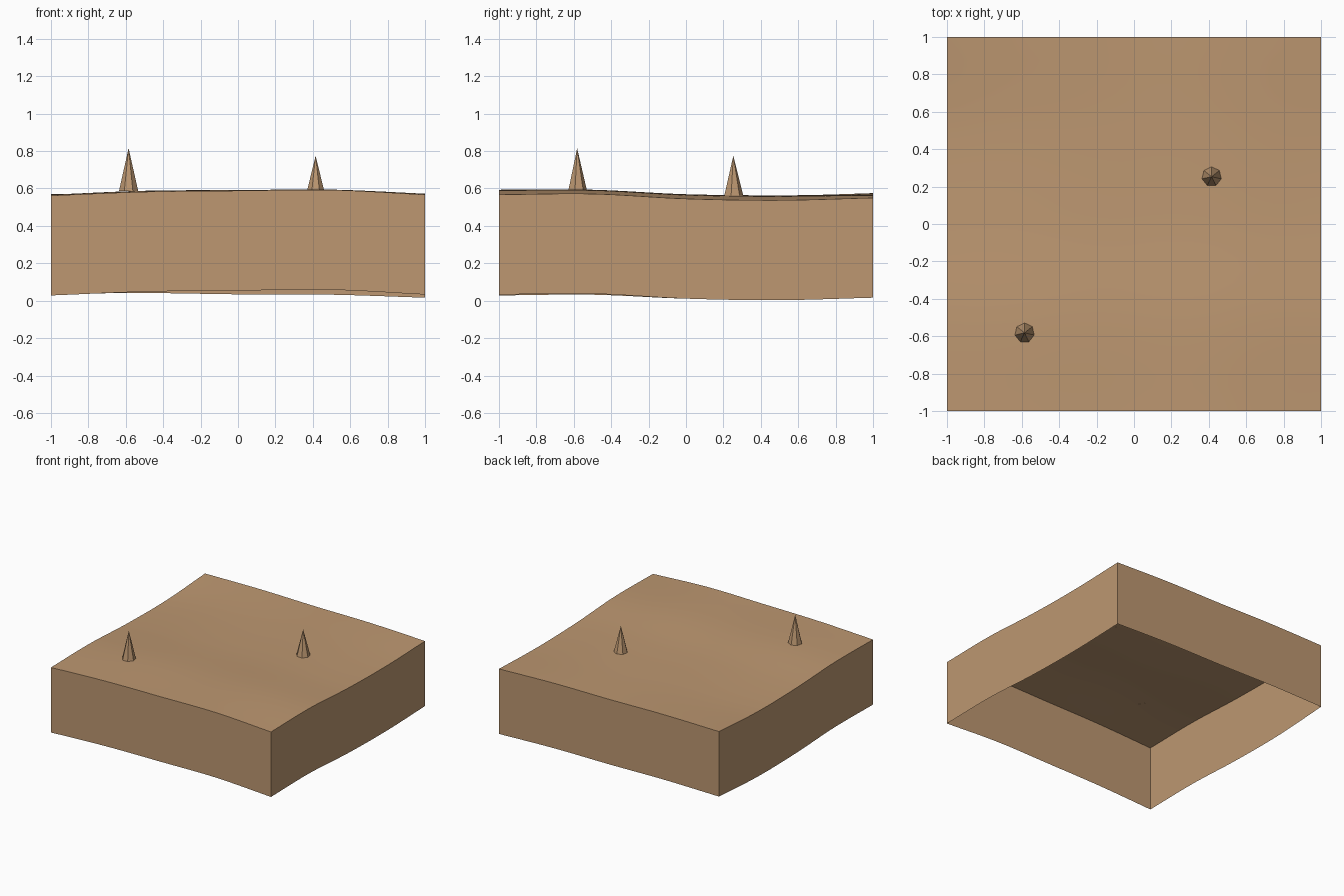
import bpy
import bmesh
from math import pi
from mathutils import Matrix, Vector

if "Cube" in bpy.data.objects:
    bpy.data.objects.remove(bpy.data.objects["Cube"])

# Control heights, rows from front to back, columns from -x to +x
HEIGHTS = [
    [.562, .582, .588, .592, .567],
    [.566, .587, .590, .592, .571],
    [.545, .565, .568, .567, .545],
    [.542, .560, .563, .560, .537],
    [.570, .575, .568, .566, .550],
]
SKIRT = 0.534

sand = bpy.data.materials.new("sandy_tan")
sand.use_nodes = True
colour = (0.51, 0.312, 0.165, 1)
sand.diffuse_color = colour
sand.node_tree.nodes["Principled BSDF"].inputs["Base Color"].default_value = colour


def smooth_curve(values, t):
    """Smooth curve through evenly spaced values, t from -1 to 1."""
    p = [2 * values[0] - values[1], *values, 2 * values[-1] - values[-2]]
    s = (t + 1) / 2 * (len(values) - 1)
    i = min(max(int(s), 0), len(values) - 2)
    u = s - i
    a, b, c, d = p[i:i + 4]
    return b + u / 2 * (c - a + u * (2*a - 5*b + 4*c - d + u * (3*(b - c) + d - a)))


def ground(x, y):
    return smooth_curve([smooth_curve(row, x) for row in HEIGHTS], y)


def add_object(name, bm):
    mesh = bpy.data.meshes.new(name)
    bm.to_mesh(mesh)
    bm.free()
    mesh.materials.append(sand)
    obj = bpy.data.objects.new(name, mesh)
    bpy.context.collection.objects.link(obj)
    return obj


# Rolling ground with an open-bottomed skirt
bm = bmesh.new()
bmesh.ops.create_grid(bm, x_segments=32, y_segments=32, size=1)
for v in bm.verts:
    v.co.z = ground(v.co.x, v.co.y)
rim = [e for e in bm.edges if e.is_boundary]
skirt = bmesh.ops.extrude_edge_only(bm, edges=rim)["geom"]
lower = [g for g in skirt if isinstance(g, bmesh.types.BMVert)]
bmesh.ops.translate(bm, verts=lower, vec=Vector((0, 0, -SKIRT)))
bmesh.ops.recalc_face_normals(bm, faces=bm.faces)
terrain = add_object("terrain_block", bm)
bpy.ops.object.select_all(action='DESELECT')
terrain.select_set(True)
bpy.context.view_layer.objects.active = terrain
bpy.ops.object.shade_smooth_by_angle(angle=pi / 6)

# Seven-sided spikes standing on the ground
for name, x, y, tip in (("front_spike", -.585, -.582, .815), ("back_spike", .415, .253, .775)):
    bm = bmesh.new()
    base = ground(x, y)
    bmesh.ops.create_cone(bm, segments=7, radius1=.053, radius2=0, depth=tip - base,
                          matrix=Matrix.Translation((x, y, (tip + base) / 2)))
    # Point one corner to the back
    first = max(bm.verts, key=lambda v: v.co.y).co - Vector((x, y, 0))
    turn = Vector((first.x, first.y)).angle_signed(Vector((0, 1)))
    bmesh.ops.rotate(bm, verts=bm.verts, cent=(x, y, 0), matrix=Matrix.Rotation(-turn, 3, 'Z'))
    bmesh.ops.recalc_face_normals(bm, faces=bm.faces)
    add_object(name, bm)
